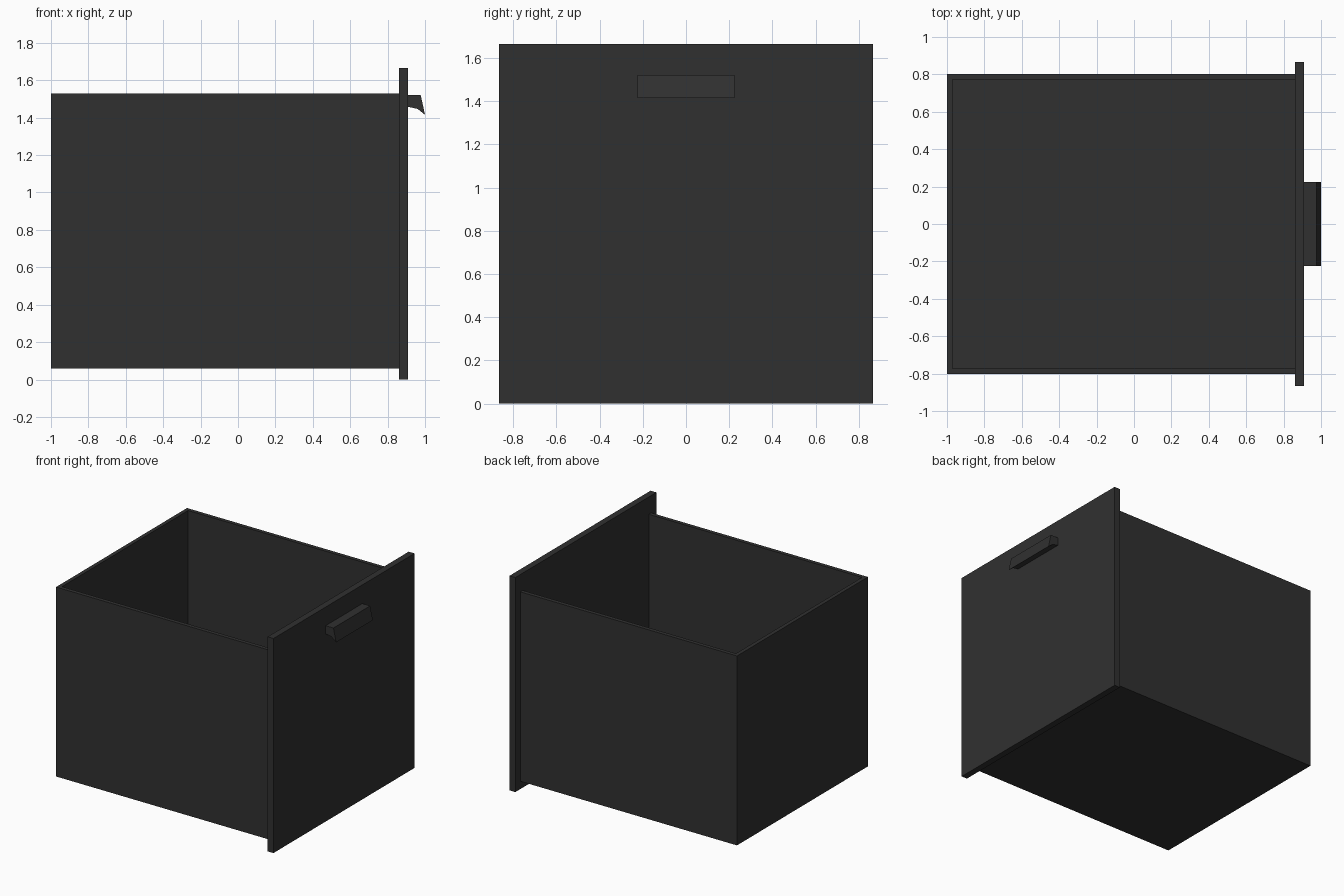
import bpy, bmesh

if "Cube" in bpy.data.objects:
    bpy.data.objects.remove(bpy.data.objects["Cube"])

charcoal = bpy.data.materials.new("charcoal")
charcoal.diffuse_color = (0.03, 0.03, 0.03, 1)
charcoal.use_nodes = True
charcoal.node_tree.nodes["Principled BSDF"].inputs["Base Color"].default_value = charcoal.diffuse_color


def add_object(name, bm):
    bmesh.ops.recalc_face_normals(bm, faces=bm.faces)
    mesh = bpy.data.meshes.new(name)
    bm.to_mesh(mesh)
    bm.free()
    mesh.materials.append(charcoal)
    obj = bpy.data.objects.new(name, mesh)
    bpy.context.collection.objects.link(obj)
    return obj


def box(name, lo, hi):
    bm = bmesh.new()
    bmesh.ops.create_cube(bm, size=1)
    for v in bm.verts:
        v.co = [lo[i] if v.co[i] < 0 else hi[i] for i in range(3)]
    return add_object(name, bm)


BACK, FRONT = -1.0, 0.86      # drawer box extent in x
HALF_W, T = 0.803, 0.03       # half width and board thickness
Z0, Z1 = 0.06, 1.53           # drawer box extent in z

# Open drawer box: a block with its top inset and pushed down to the floor;
# the front panel closes the open end
box("drawer_floor", (BACK + T, -HALF_W + T, Z0), (FRONT, HALF_W - T, Z0 + T))
box("back_wall", (BACK, -HALF_W + T, Z0), (BACK + T, HALF_W - T, Z1))
for name, s in (("near_side_wall", -1), ("far_side_wall", 1)):
    ys = sorted((s * HALF_W, s * (HALF_W - T)))
    box(name, (BACK, ys[0], Z0), (FRONT, ys[1], Z1))

# Front panel, overhanging the box on all sides
box("front_panel", (FRONT, -0.865, 0), (0.91, 0.865, 1.665))

# Finger-pull handle: a hooked profile extruded along y
profile = [(0.91, 1.52), (0.977, 1.52), (1.0, 1.415), (0.96, 1.447), (0.91, 1.458)]
bm = bmesh.new()
end = bm.faces.new([bm.verts.new((x, -0.225, z)) for x, z in profile])
ext = bmesh.ops.extrude_face_region(bm, geom=[end], use_keep_orig=True)
bmesh.ops.translate(bm, vec=(0, 0.45, 0),
                    verts=[g for g in ext["geom"] if isinstance(g, bmesh.types.BMVert)])
add_object("handle", bm)
